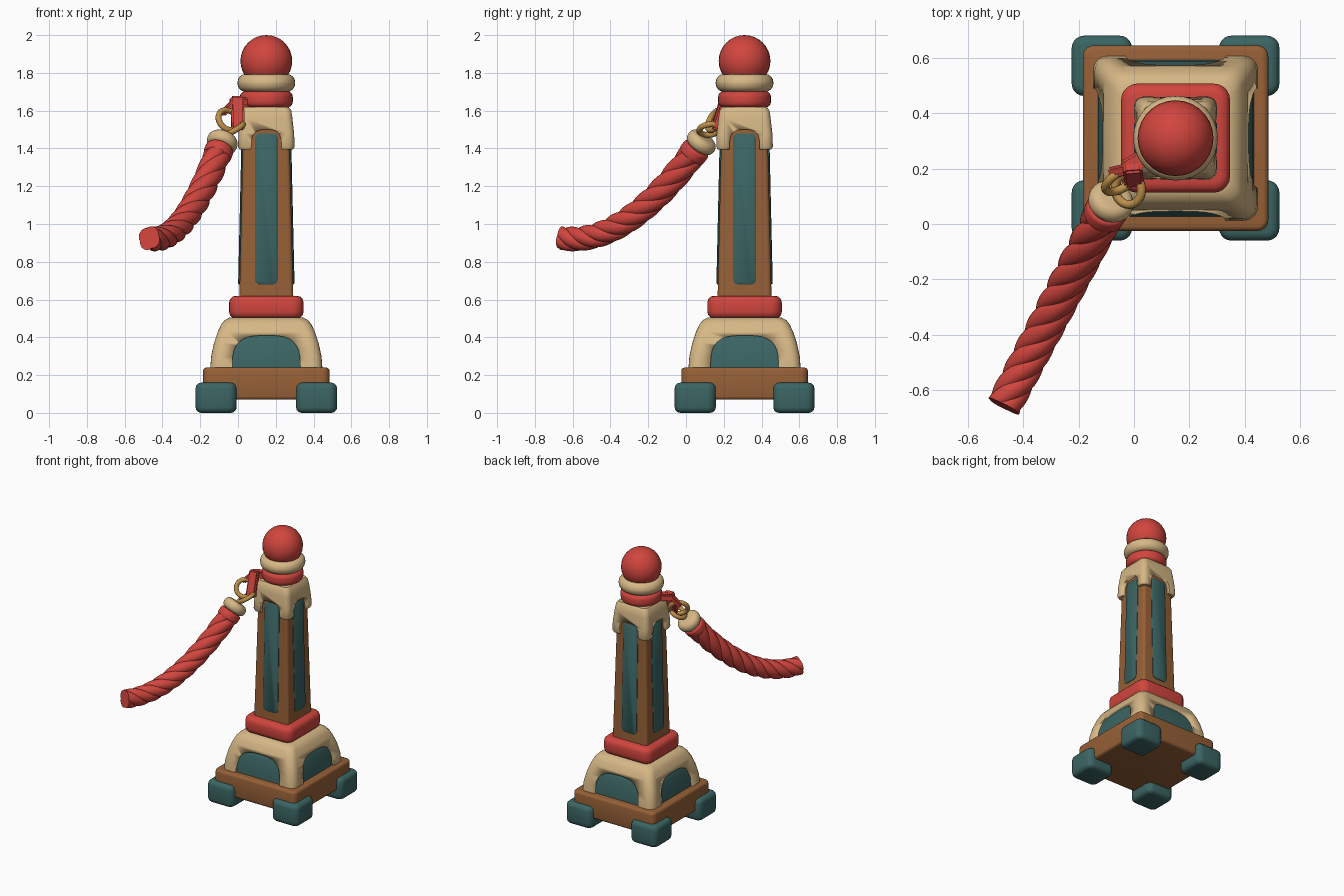
import bpy, bmesh, math
from mathutils import Vector, Matrix

if "Cube" in bpy.data.objects:
    bpy.data.objects.remove(bpy.data.objects["Cube"])

CX, CY = 0.15, 0.31  # post centre


def material(name, rgb):
    m = bpy.data.materials.new(name)
    m.diffuse_color = (*rgb, 1)
    m.use_nodes = True
    m.node_tree.nodes["Principled BSDF"].inputs["Base Color"].default_value = m.diffuse_color
    return m


RED = material("red", (0.64, 0.06, 0.048))
TEAL = material("teal", (0.043, 0.13, 0.125))
BROWN = material("brown", (0.31, 0.118, 0.038))
CREAM = material("cream", (0.68, 0.48, 0.24))
GOLD = material("gold", (0.52, 0.28, 0.07))


def finish(name, bm, mat, matrix=Matrix(), angle=40):
    bmesh.ops.recalc_face_normals(bm, faces=bm.faces)
    me = bpy.data.meshes.new(name)
    bm.to_mesh(me)
    bm.free()
    ob = bpy.data.objects.new(name, me)
    bpy.context.collection.objects.link(ob)
    if mat:
        me.materials.append(mat)
    me.transform(matrix)
    for o in bpy.context.selected_objects:
        o.select_set(False)
    ob.select_set(True)
    bpy.context.view_layer.objects.active = ob
    bpy.ops.object.shade_smooth_by_angle(angle=math.radians(angle))
    return ob


def skin(rings):
    """Bridge equal-length rings of points and cap the ends."""
    bm = bmesh.new()
    vs = [[bm.verts.new(p) for p in r] for r in rings]
    n = len(vs[0])
    for a, b in zip(vs, vs[1:]):
        for i in range(n):
            bm.faces.new((a[i], a[(i + 1) % n], b[(i + 1) % n], b[i]))
    bm.faces.new(vs[0])
    bm.faces.new(vs[-1])
    return bm


def rounded_square(z, half, r, steps=5):
    pts = []
    for q in range(4):
        a0 = q * math.pi / 2
        c = half - r
        sx, sy = [(1, 1), (-1, 1), (-1, -1), (1, -1)][q]
        for k in range(steps + 1):
            a = a0 + k / steps * math.pi / 2
            pts.append((c * sx + r * math.cos(a), c * sy + r * math.sin(a), z))
    return pts


def square_loft(name, profile, mat, x=CX, y=CY):
    return finish(name, skin([rounded_square(*p) for p in profile]), mat,
                  Matrix.Translation((x, y, 0)))


def pillow(z0, z1, half, r, e):
    """Square profile with rounded upper and lower edges."""
    out = []
    for zc, start in ((z0 + e, -90), (z1 - e, 0)):
        for k in range(4):
            a = math.radians(start + k * 30)
            h = half - e + e * math.cos(a)
            out.append((zc + e * math.sin(a), h, max(r - e + e * math.cos(a), 0.01)))
    return out


def lathe(name, profile, mat, loc, axis=(0, 0, 1), n=32):
    rings = [[(r * math.cos(2 * math.pi * i / n), r * math.sin(2 * math.pi * i / n), z)
              for i in range(n)] for r, z in profile]
    rot = Vector(axis).to_track_quat('Z', 'Y').to_matrix().to_4x4()
    return finish(name, skin(rings), mat, Matrix.Translation(loc) @ rot)


def round_band(r, h, e):
    """Lathe profile of a soft-edged ring, centred on its height."""
    out = []
    for zc, start in ((-h / 2 + e, -90), (h / 2 - e, 0)):
        for k in range(5):
            a = math.radians(start + k * 22.5)
            out.append((r - e + e * math.cos(a), zc + e * math.sin(a)))
    return out


def cut_arches(ob, half, z0, height):
    """Cut an arched opening through both horizontal directions."""
    pts = [(-half, z0 - 0.05), (half, z0 - 0.05)]
    for k in range(17):
        a = math.pi * k / 16
        c, s = math.cos(a), max(math.sin(a), 0)
        pts.append((math.copysign(half * abs(c) ** 0.65, c), z0 + height * s ** 0.65))
    for turn in (0, math.pi / 2):
        bm = skin([[(x, d, z) for x, z in pts] for d in (-0.5, 0.5)])
        cutter = finish("arch_cutter", bm, None,
                        Matrix.Translation((CX, CY, 0)) @ Matrix.Rotation(turn, 4, 'Z'))
        cutter.hide_render = True
        bpy.context.view_layer.objects.active = ob
        mod = ob.modifiers.new("arch", 'BOOLEAN')
        mod.operation, mod.solver, mod.object = 'DIFFERENCE', 'EXACT', cutter
        while ob.modifiers[0] != mod:
            bpy.ops.object.modifier_move_to_index(modifier=mod.name, index=0)
        bpy.ops.object.modifier_apply(modifier=mod.name)
        bpy.data.objects.remove(cutter)


# Base: feet and slab
for sx in (-1, 1):
    for sy in (-1, 1):
        square_loft("foot", pillow(0, 0.16, 0.109, 0.045, 0.03), TEAL,
                    CX + sx * 0.266, CY + sy * 0.261)
square_loft("base_slab", pillow(0.07, 0.24, 0.335, 0.04, 0.018), BROWN)

# Pedestal: cream shell with arches over a teal core
shell = square_loft("pedestal_shell", [
    (0.235, 0.297, 0.05), (0.30, 0.292, 0.05), (0.37, 0.277, 0.05), (0.43, 0.257, 0.05),
    (0.47, 0.238, 0.05), (0.49, 0.222, 0.05), (0.505, 0.195, 0.05)], CREAM)
cut_arches(shell, 0.18, 0.24, 0.17)
square_loft("pedestal_core", [(0.235, 0.283, 0.04), (0.30, 0.278, 0.04),
                              (0.37, 0.263, 0.04), (0.43, 0.243, 0.04), (0.46, 0.2, 0.04)], TEAL)
square_loft("lower_band", pillow(0.50, 0.62, 0.197, 0.06, 0.035), RED)

# Post with a teal panel on each side
square_loft("post", [(0.6, 0.143, 0.02), (1.6, 0.12, 0.02)], BROWN)
slope = math.atan2(0.023, 1.0)
for q in range(4):
    outline = []
    for cx, cz, a0 in ((0.033, 0.372, 0), (-0.033, 0.372, 90),
                       (-0.033, -0.372, 180), (0.033, -0.372, 270)):
        for k in range(5):
            a = math.radians(a0 + k * 22.5)
            outline.append((cx + 0.028 * math.cos(a), cz + 0.028 * math.sin(a)))
    rings = [[(x * s, -d, z * (1 - (1 - s) * 0.16)) for x, z in outline]
             for d, s in ((-0.02, 1), (0.003, 1), (0.008, 0.9))]
    place = (Matrix.Translation((CX, CY, 0)) @ Matrix.Rotation(q * math.pi / 2, 4, 'Z')
             @ Matrix.Translation((0, -0.1322, 1.08)) @ Matrix.Rotation(-slope, 4, 'X'))
    finish("post_panel", skin(rings), TEAL, place)

# Capital with four corner legs
capital = square_loft("capital", [
    (1.395, 0.142, 0.03), (1.41, 0.150, 0.035), (1.48, 0.147, 0.035), (1.56, 0.138, 0.035),
    (1.60, 0.132, 0.035), (1.62, 0.118, 0.03)], CREAM)
cut_arches(capital, 0.08, 1.40, 0.10)

# Rings and ball on top
lathe("upper_red_ring", round_band(0.14, 0.085, 0.03), RED, (CX, CY, 1.66))
lathe("upper_cream_ring", round_band(0.153, 0.095, 0.045), CREAM, (CX, CY, 1.747))
bm = bmesh.new()
bmesh.ops.create_uvsphere(bm, u_segments=28, v_segments=16, radius=0.137)
finish("ball", bm, RED, Matrix.Translation((CX, CY, 1.863)))


# Hook: short bevelled bars
def bar(name, a, b, w, t, mat):
    a, b = Vector(a), Vector(b)
    bm = bmesh.new()
    bmesh.ops.create_cube(bm, size=1, matrix=Matrix.Diagonal((w, t, (b - a).length, 1)))
    bmesh.ops.bevel(bm, geom=bm.edges[:], offset=0.009, segments=2, affect='EDGES')
    rot = (b - a).to_track_quat('Z', 'Y').to_matrix().to_4x4()
    finish(name, bm, mat, Matrix.Translation((a + b) / 2) @ rot)


bar("hook_arm", (0.07, 0.26, 1.645), (-0.035, 0.20, 1.645), 0.06, 0.05, RED)
bar("hook_drop", (-0.005, 0.205, 1.675), (0.0, 0.15, 1.50), 0.07, 0.04, RED)
bar("hook_tip", (-0.02, 0.20, 1.645), (-0.085, 0.185, 1.58), 0.04, 0.035, RED)


# Chain links
def link(name, loc, axis, major):
    n, m, minor = 28, 10, 0.016
    bm = bmesh.new()
    vs = [[bm.verts.new(((major + minor * math.cos(2 * math.pi * j / m)) * math.cos(2 * math.pi * i / n),
                         (major + minor * math.cos(2 * math.pi * j / m)) * math.sin(2 * math.pi * i / n),
                         minor * math.sin(2 * math.pi * j / m))) for j in range(m)] for i in range(n)]
    for i in range(n):
        for j in range(m):
            bm.faces.new((vs[i][j], vs[(i + 1) % n][j], vs[(i + 1) % n][(j + 1) % m], vs[i][(j + 1) % m]))
    rot = Vector(axis).to_track_quat('Z', 'Y').to_matrix().to_4x4()
    finish(name, bm, GOLD, Matrix.Translation(loc) @ rot, 60)


link("chain_link_upper", (-0.05, 0.155, 1.55), (0.45, -0.75, 0.45), 0.06)
link("chain_link_lower", (-0.02, 0.125, 1.50), (-0.5, -0.1, 0.85), 0.055)

# Rope: sagging path with a twisted four-strand section
START, END = Vector((-0.10, 0.05, 1.39)), Vector((-0.47, -0.658, 0.925))
ZS = (1.39, 1.07, 0.89, 0.925)


def path(s):
    p = START.lerp(END, s)
    u = 1 - s
    p.z = u**3 * ZS[0] + 3 * u * u * s * ZS[1] + 3 * u * s * s * ZS[2] + s**3 * ZS[3]
    return p


side = Vector((END.y - START.y, START.x - END.x, 0)).normalized()
rings = []
for i in range(81):
    s = i / 80
    t = (path(s + 0.01) - path(s - 0.01)).normalized()
    up = t.cross(side)
    radius = 0.074 - 0.009 * s
    ring = []
    for k in range(40):
        a = 2 * math.pi * k / 40
        r = radius * (0.85 + 0.15 * abs(math.sin(2 * a)) ** 0.7)
        b = a + s * 2.3 * 2 * math.pi
        ring.append(path(s) + side * (r * math.cos(b)) + up * (r * math.sin(b)))
    rings.append(ring)
finish("rope", skin(rings), RED, angle=35)

# Rope cuff and collar
direction = (path(0.02) - path(0)).normalized()
lathe("rope_cuff", round_band(0.076, 0.06, 0.015), RED, START + direction * 0.012, direction)
lathe("rope_collar", round_band(0.083, 0.075, 0.034), CREAM, START - direction * 0.055, direction)
